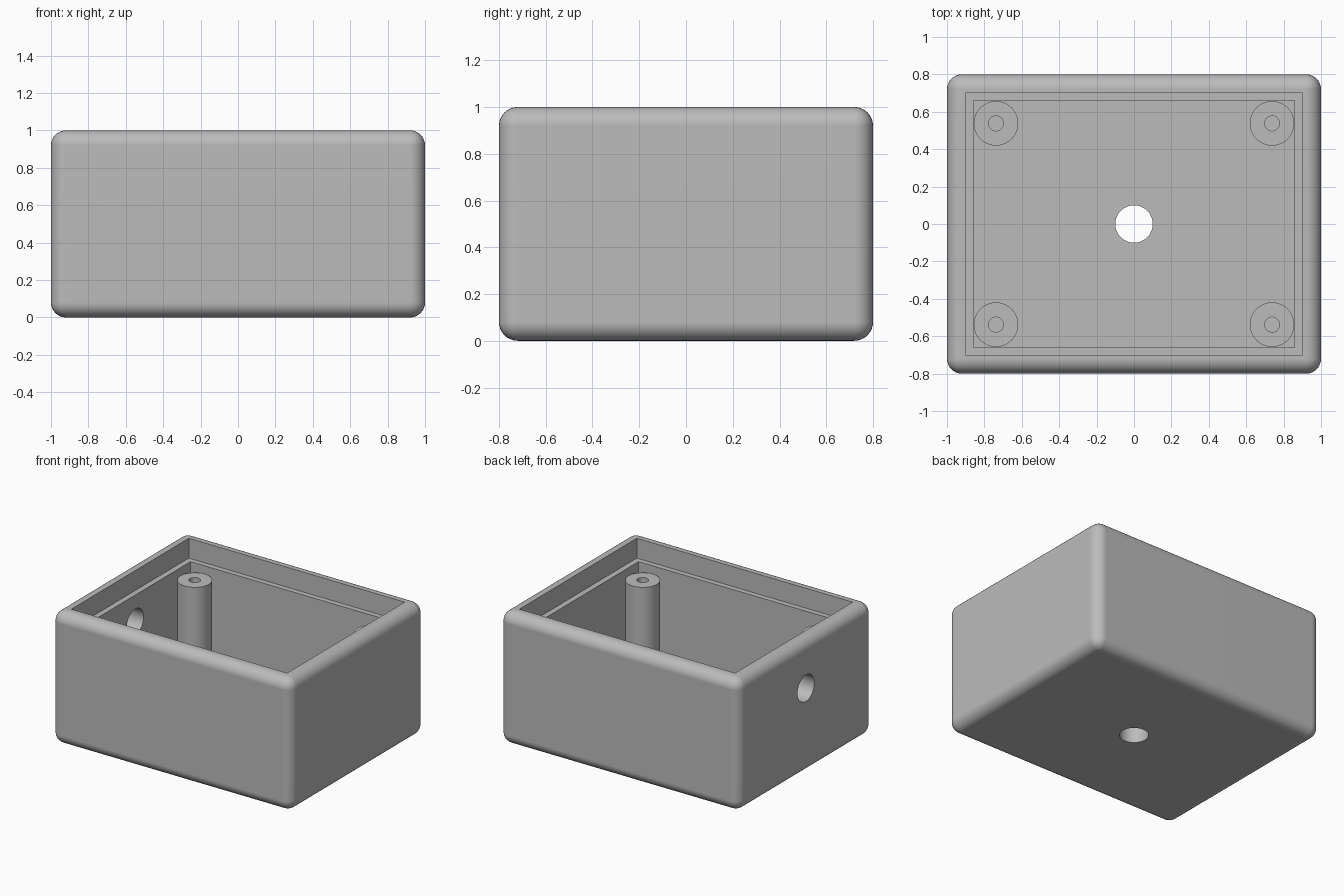
import bpy
import bmesh
import math
from mathutils import Vector

default = bpy.data.objects.get("Cube")
if default:
    bpy.data.objects.remove(default, do_unlink=True)

# Overall sizes
SIZE = Vector((2.0, 1.6, 1.0))
FILLET = 0.08
FLOOR = 0.14
LEDGE_Z = 0.85
POST_TOP = 0.79

grey = bpy.data.materials.new("plain grey")
grey.use_nodes = True
colour = (0.5, 0.5, 0.5, 1)
grey.diffuse_color = colour
grey.node_tree.nodes["Principled BSDF"].inputs["Base Color"].default_value = colour


def activate(obj):
    bpy.ops.object.select_all(action="DESELECT")
    obj.select_set(True)
    bpy.context.view_layer.objects.active = obj


def make_object(name, bm):
    bmesh.ops.recalc_face_normals(bm, faces=bm.faces)
    mesh = bpy.data.meshes.new(name)
    bm.to_mesh(mesh)
    bm.free()
    obj = bpy.data.objects.new(name, mesh)
    bpy.context.collection.objects.link(obj)
    mesh.materials.append(grey)
    return obj


def make_block(name, width, depth, bottom, top):
    bm = bmesh.new()
    bmesh.ops.create_cube(bm, size=1)
    bmesh.ops.scale(bm, vec=(width, depth, top - bottom), verts=bm.verts)
    bmesh.ops.translate(bm, vec=(0, 0, (bottom + top) / 2), verts=bm.verts)
    return make_object(name, bm)


def make_rod(name, radius, length, location, turn=0):
    bm = bmesh.new()
    bmesh.ops.create_cone(bm, cap_ends=True, segments=48, radius1=radius,
                          radius2=radius, depth=length)
    obj = make_object(name, bm)
    obj.location = location
    obj.rotation_euler.y = turn
    return obj


def cut(obj, cutter):
    cutter.hide_render = True
    mod = obj.modifiers.new("cut", "BOOLEAN")
    mod.operation = "DIFFERENCE"
    mod.solver = "EXACT"
    mod.object = cutter
    activate(obj)
    bpy.ops.object.modifier_apply(modifier=mod.name)
    bpy.data.objects.remove(cutter, do_unlink=True)


# Rounded outer box
box = make_block("box_shell", SIZE.x, SIZE.y, 0, SIZE.z)
bevel = box.modifiers.new("fillet", "BEVEL")
bevel.width = FILLET
bevel.segments = 8
activate(box)
bpy.ops.object.modifier_apply(modifier=bevel.name)

# Cavity, lid recess, cable hole in the right wall and hole in the floor
cut(box, make_block("cavity_cutter", 1.716, 1.32, FLOOR, 1.2))
cut(box, make_block("recess_cutter", 1.8, 1.4, LEDGE_Z, 1.2))
cut(box, make_rod("floor_hole_cutter", 0.1, 0.5, (0, 0, FLOOR / 2)))
cut(box, make_rod("side_hole_cutter", 0.1, 0.5, (-0.93, 0, 0.645), math.pi / 2))

activate(box)
bpy.ops.object.shade_smooth_by_angle(angle=math.radians(30))
weighted = box.modifiers.new("even_shading", "WEIGHTED_NORMAL")
weighted.keep_sharp = True
bpy.ops.object.modifier_apply(modifier=weighted.name)

# Four screw posts with blind holes
for side_x, x in (("left", 0.738), ("right", -0.738)):
    for side_y, y in (("front", -0.538), ("back", 0.538)):
        base = FLOOR - 0.01
        post = make_rod(f"{side_y}_{side_x}_screw_post", 0.119, POST_TOP - base,
                        (x, y, (POST_TOP + base) / 2))
        cut(post, make_rod("screw_hole_cutter", 0.04, 0.8, (x, y, POST_TOP)))
        activate(post)
        bpy.ops.object.shade_smooth_by_angle(angle=math.radians(30))
